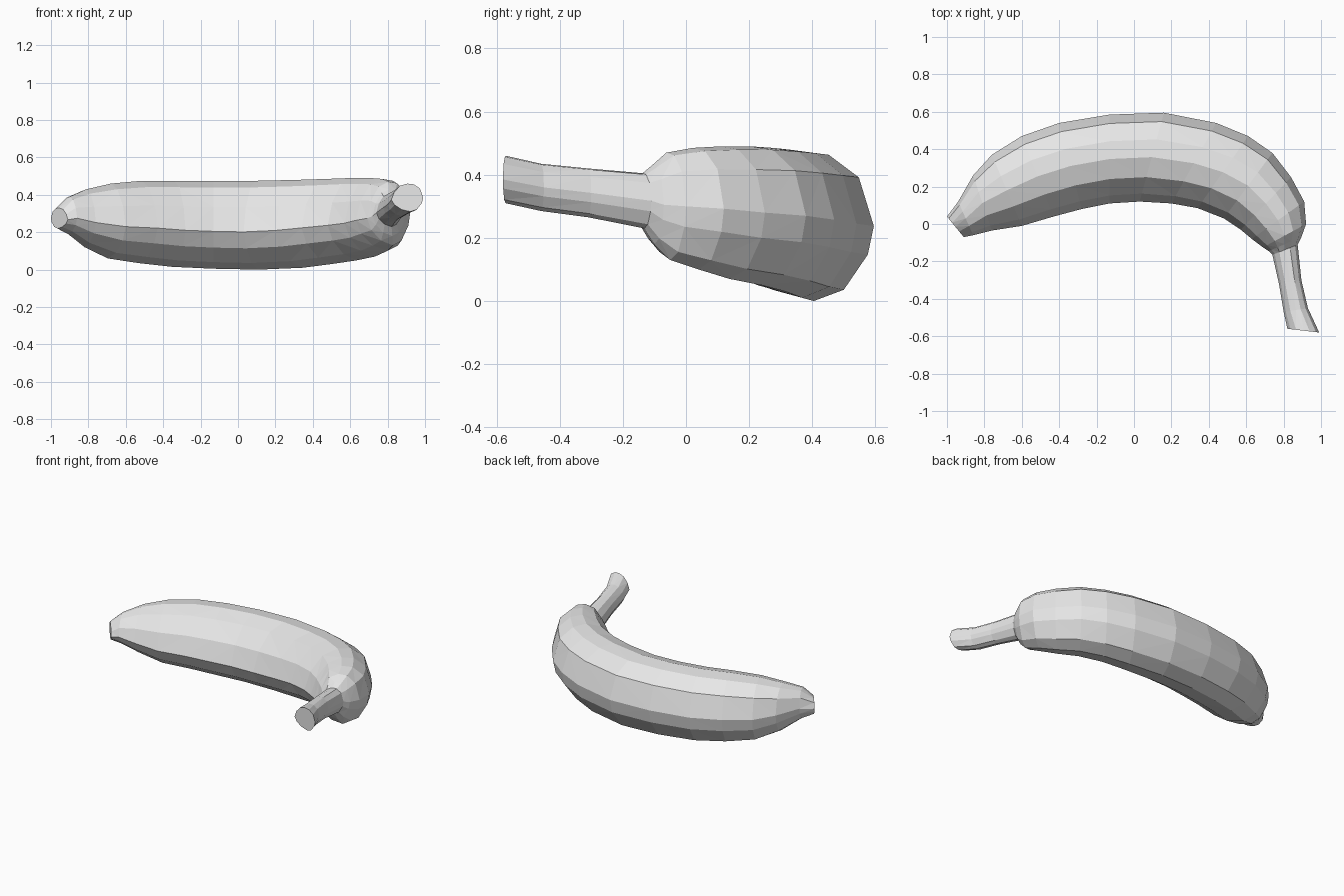
import bpy
import bmesh
from mathutils import Vector

cube = bpy.data.objects.get("Cube")
if cube:
    bpy.data.objects.remove(cube, do_unlink=True)

# Single skin colour
skin = bpy.data.materials.new("light grey")
skin.use_nodes = True
grey = (0.8, 0.8, 0.8, 1)
skin.diffuse_color = grey
skin.node_tree.nodes["Principled BSDF"].inputs["Base Color"].default_value = grey

# Faceted fruit section: across (inner to outer side of the bend), up
SECTION = [(-1, -.15), (-.82, .4), (-.45, .85), (0, 1), (.4, .95), (.8, .65),
           (1, 0), (.92, -.38), (.6, -.85), (.2, -1), (-.35, -.85), (-.8, -.52)]

# Stations along the bend: outer x, y, inner x, y, bottom, top
FRUIT = [
    (-1, .04, -.91, -.07, .22, .33),
    (-.94, .12, -.86, -.06, .19, .39),
    (-.86, .26, -.76, -.035, .12, .43),
    (-.76, .37, -.6, -.01, .06, .46),
    (-.6, .47, -.43, .04, .035, .475),
    (-.4, .54, -.28, .08, .015, .475),
    (-.13, .585, -.13, .11, .005, .475),
    (.16, .595, .03, .12, 0, .475),
    (.44, .54, .2, .11, .01, .48),
    (.61, .47, .34, .085, .03, .485),
    (.74, .38, .48, .03, .05, .49),
    (.84, .25, .57, -.03, .07, .49),
    (.91, .12, .63, -.08, .1, .485),
    (.92, .0, .69, -.125, .13, .47),
    (.895, -.07, .72, -.145, .18, .43),
    (.875, -.11, .74, -.165, .23, .405),
]
STEM = [
    FRUIT[-1],
    (.895, -.3, .775, -.32, .265, .42),
    (.93, -.45, .8, -.47, .285, .435),
    (.99, -.58, .82, -.56, .31, .46),
]


def loft(name, stations, cap_first=False, cap_last=False):
    bm = bmesh.new()
    rings = []
    for ox, oy, ix, iy, low, high in stations:
        outer, inner = Vector((ox, oy, 0)), Vector((ix, iy, 0))
        centre = (outer + inner) / 2 + Vector((0, 0, (low + high) / 2))
        across = (outer - inner) / 2
        up = Vector((0, 0, (high - low) / 2))
        rings.append([bm.verts.new(centre + across * u + up * v) for u, v in SECTION])
    n = len(SECTION)
    for a, b in zip(rings, rings[1:]):
        for i in range(n):
            j = (i + 1) % n
            bm.faces.new((a[i], a[j], b[j], b[i]))
    if cap_first:
        bm.faces.new(rings[0])
    if cap_last:
        bm.faces.new(rings[-1][::-1])
    # Triangles give the crisp facets
    bmesh.ops.triangulate(bm, faces=[f for f in bm.faces if len(f.verts) == 4],
                          quad_method='SHORT_EDGE')
    # Faces run the same way round, so turn all of them outward together
    side = rings[1][3].link_faces[0]
    side.normal_update()
    if side.normal.z < 0:
        bmesh.ops.reverse_faces(bm, faces=bm.faces[:])
    bmesh.ops.recalc_face_normals(bm, faces=bm.faces[:]) if cap_first and cap_last else None
    mesh = bpy.data.meshes.new(name)
    bm.to_mesh(mesh)
    bm.free()
    mesh.materials.append(skin)
    obj = bpy.data.objects.new(name, mesh)
    bpy.context.collection.objects.link(obj)
    return obj


# Fruit with its blunt tip, then the stem with its cut end
loft("fruit_body", FRUIT, cap_first=True)
loft("stem", STEM, cap_last=True)
